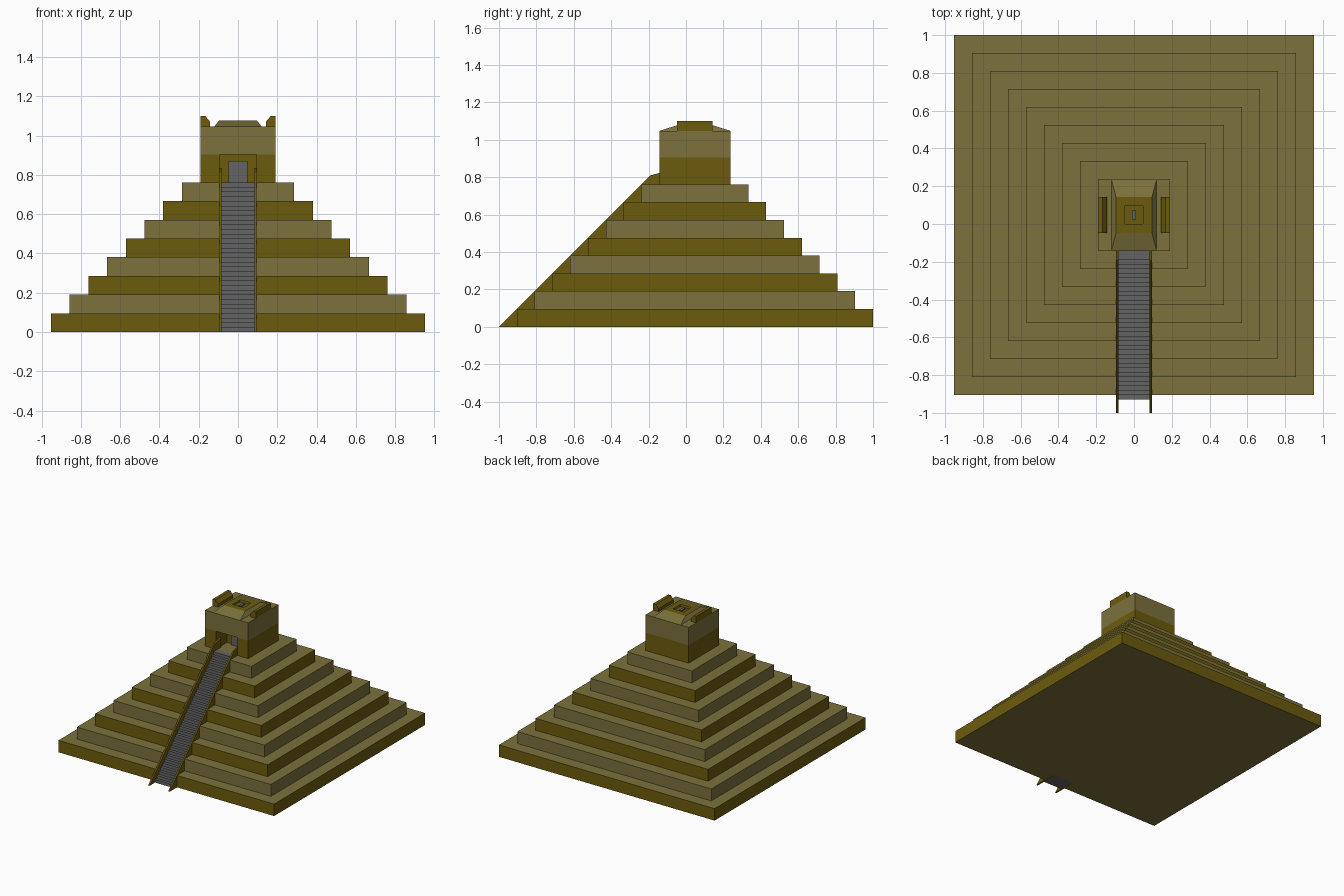
import bpy
import bmesh

if "Cube" in bpy.data.objects:
    bpy.data.objects.remove(bpy.data.objects["Cube"])

S = 2 / 21          # tier height and setback
CY = S / 2          # centre of the pyramid in y
RAIL = 0.095        # half width of the stair channel
STAIR = 0.083       # half width of the steps


def material(name, rgb):
    m = bpy.data.materials.new(name)
    m.diffuse_color = (*rgb, 1)
    m.use_nodes = True
    m.node_tree.nodes["Principled BSDF"].inputs["Base Color"].default_value = m.diffuse_color
    return m


DARK = material("dark_olive", (0.15, 0.105, 0.004))
LIGHT = material("light_olive", (0.2, 0.165, 0.045))
GREY = material("stair_grey", (0.13, 0.125, 0.125))


def finish(name, bm, side, top=None):
    """Make an object; level faces get the top material if given."""
    bmesh.ops.recalc_face_normals(bm, faces=bm.faces)
    mesh = bpy.data.meshes.new(name)
    mesh.materials.append(side)
    if top:
        mesh.materials.append(top)
        for f in bm.faces:
            f.material_index = int(abs(f.normal.z) > 0.99)
    bm.to_mesh(mesh)
    bm.free()
    obj = bpy.data.objects.new(name, mesh)
    bpy.context.collection.objects.link(obj)
    return obj


def prism(name, pts, axis, lo, hi, side, top=None):
    """Extrude a 2D outline along x (y,z), y (x,z) or z (x,y)."""
    bm = bmesh.new()

    def place(p, d):
        return {"x": (d, *p), "y": (p[0], d, p[1]), "z": (*p, d)}[axis]
    a = [bm.verts.new(place(p, lo)) for p in pts]
    b = [bm.verts.new(place(p, hi)) for p in pts]
    bm.faces.new(a)
    bm.faces.new(b)
    n = len(pts)
    for i in range(n):
        bm.faces.new((a[i], a[(i + 1) % n], b[(i + 1) % n], b[i]))
    return finish(name, bm, side, top)


def box(name, x, y0, y1, z0, z1, side, top=None):
    return prism(name, [(-x, y0), (x, y0), (x, y1), (-x, y1)], "z", z0, z1, side, top)


def notched_block(name, half, depth, z0, z1, side, top):
    """Square block with a slot for the stair or doorway in its front."""
    y0, y1 = CY - half, CY + half
    pts = [(-half, y0), (-RAIL, y0), (-RAIL, y0 + depth), (RAIL, y0 + depth),
           (RAIL, y0), (half, y0), (half, y1), (-half, y1)]
    return prism(name, pts, "z", z0, z1, side, top)


# Stepped pyramid
for i in range(8):
    notched_block(f"tier_{i + 1}", S * (10 - i), S, S * i, S * (i + 1),
                  LIGHT if i % 2 else DARK, LIGHT)

# Staircase: four steps per tier, set into the channel
R = S / 4
outline = []
for k in range(32):
    y = -0.929 + R * k
    outline += [(y, R * k), (y, R * (k + 1))]
outline += [(-1.5 * S, 8 * S), (-1.5 * S, 7 * S), (-8.5 * S, 0)]
prism("staircase", outline, "x", -STAIR, STAIR, GREY)

# Sloping side rails
rail = [(-1, 0), (-0.19, 0.81), (-0.095, 0.835), (-0.095, 8 * S),
        (-1.5 * S, 8 * S), (-1.5 * S, 7 * S), (-8.5 * S, 0)]
for side, s in (("left", -1), ("right", 1)):
    prism(f"{side}_rail", rail, "x", s * STAIR, s * RAIL, DARK)

# Temple with a recessed doorway
notched_block("temple_lower_wall", 2 * S, 0.14, 8 * S, 9.5 * S, DARK, LIGHT)
box("temple_upper_wall", 2 * S, CY - 2 * S, CY + 2 * S, 9.5 * S, 11 * S, LIGHT)
box("inner_door", 0.048, -0.02, 0.02, 8 * S, 0.87, GREY)

# Hipped roof with a sunken square in its flat top
bm = bmesh.new()
rings = []
for x, y, z in ((0.12, 2 * S, 11 * S), (S, S, 1.078),
                (S / 2, S / 2, 1.078), (S / 2, S / 2, 1.062)):
    rings.append([bm.verts.new((sx * x, CY + sy * y, z))
                  for sx, sy in ((-1, -1), (1, -1), (1, 1), (-1, 1))])
for a, b in zip(rings, rings[1:]):
    for i in range(4):
        j = (i + 1) % 4
        bm.faces.new((a[i], a[j], b[j], b[i]))
bm.faces.new(rings[0][::-1])
bm.faces.new(rings[-1])
finish("roof", bm, LIGHT, DARK)
box("roof_slot", 0.01, CY - 0.025, CY + 0.025, 1.06, 1.07, GREY)

# Chamfered parapets on both sides of the roof
for side, s in (("left", -1), ("right", 1)):
    pts = [(s * x, z) for x, z in ((2 * S, 11 * S), (2 * S, 1.1), (0.167, 1.1),
                                   (0.143, 1.072), (0.143, 11 * S))]
    prism(f"{side}_parapet", pts, "y", CY - S, CY + S, DARK)
